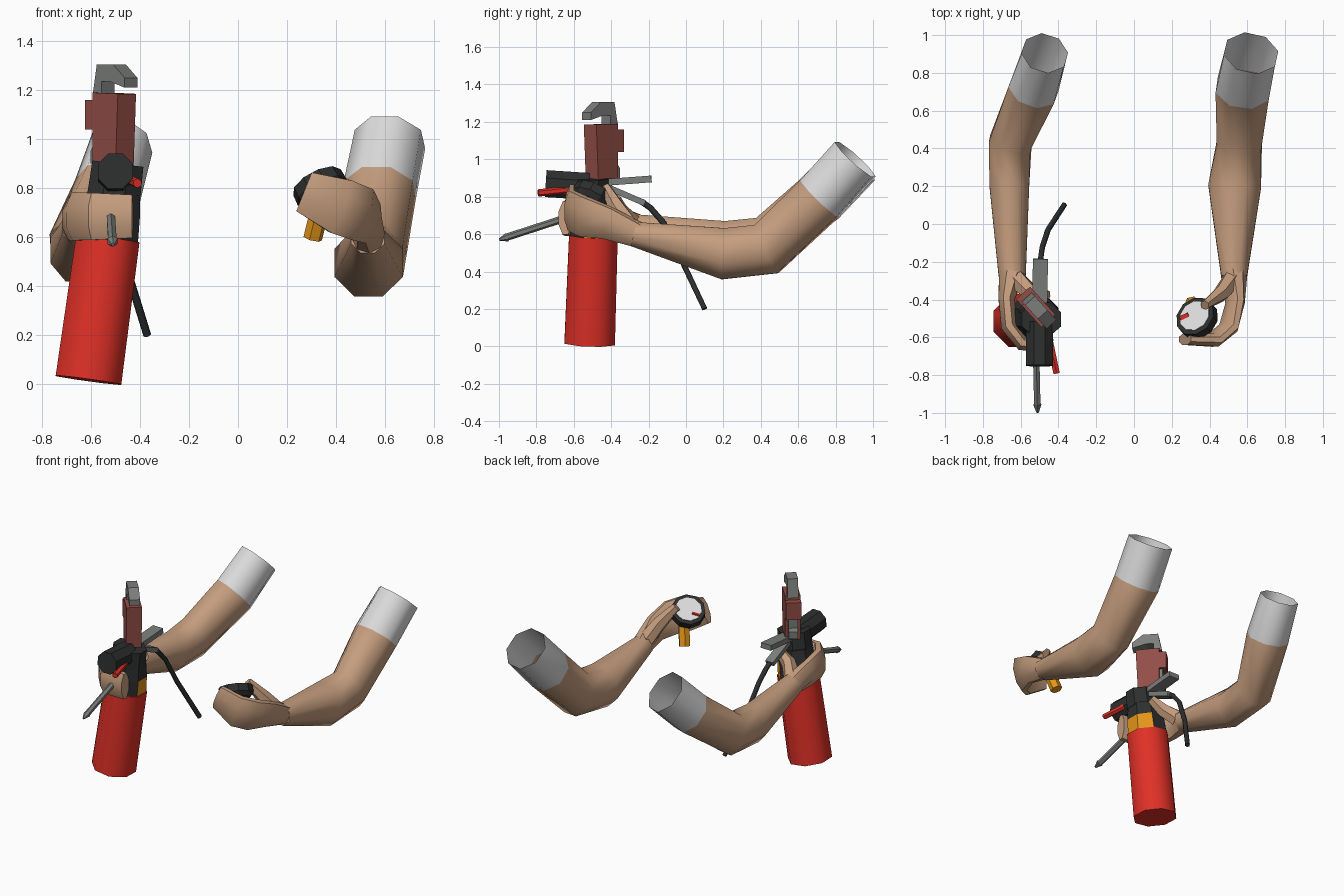
import bpy, bmesh, math
from mathutils import Vector as V

if "Cube" in bpy.data.objects:
    bpy.data.objects.remove(bpy.data.objects["Cube"])


def mat(name, r, g, b):
    m = bpy.data.materials.new(name)
    m.diffuse_color = (r, g, b, 1)
    m.use_nodes = True
    m.node_tree.nodes["Principled BSDF"].inputs["Base Color"].default_value = m.diffuse_color
    return m


SKIN = mat("skin", 0.56, 0.34, 0.21)
SLEEVE = mat("light_grey", 0.72, 0.72, 0.72)
RED = mat("red", 0.74, 0.03, 0.02)
BLACK = mat("black", 0.027, 0.028, 0.028)
ORANGE = mat("orange", 0.76, 0.30, 0.01)
MAROON = mat("dull_maroon", 0.29, 0.075, 0.062)
STEEL = mat("steel_grey", 0.20, 0.21, 0.20)


def finish(bm, name, mats, smooth=0):
    bmesh.ops.recalc_face_normals(bm, faces=bm.faces)
    me = bpy.data.meshes.new(name)
    bm.to_mesh(me)
    bm.free()
    for m in mats:
        me.materials.append(m)
    ob = bpy.data.objects.new(name, me)
    bpy.context.collection.objects.link(ob)
    if smooth:
        bpy.ops.object.select_all(action='DESELECT')
        ob.select_set(True)
        bpy.context.view_layer.objects.active = ob
        bpy.ops.object.shade_smooth_by_angle(angle=math.radians(smooth))
    return ob


def loft(name, rings, mats, sides=8, up=(0, 0, 1), open_start=False,
         rule=None, smooth=0):
    """Tube through rings (x, y, z, half width, half height)."""
    bm = bmesh.new()
    cs = [V(r[:3]) for r in rings]
    loops = []
    k = 1 / math.cos(math.pi / sides)
    for i, r in enumerate(rings):
        t = V()
        if i > 0:
            t += (cs[i] - cs[i - 1]).normalized()
        if i < len(cs) - 1:
            t += (cs[i + 1] - cs[i]).normalized()
        side = t.cross(V(up)).normalized()
        top = side.cross(t).normalized()
        loop = []
        for j in range(sides):
            a = 2 * math.pi * (j + 0.5) / sides
            loop.append(bm.verts.new(cs[i] + side * r[3] * k * math.cos(a)
                                     + top * r[4] * k * math.sin(a)))
        loops.append(loop)
    for i in range(len(loops) - 1):
        for j in range(sides):
            n = (j + 1) % sides
            f = bm.faces.new((loops[i][j], loops[i][n],
                              loops[i + 1][n], loops[i + 1][j]))
            if rule:
                f.normal_update()
                f.material_index = rule(i, f.calc_center_median() - (cs[i] + cs[i + 1]) / 2)
    if not open_start:
        bm.faces.new(loops[0])
    end = bm.faces.new(loops[-1])
    if rule:
        end.material_index = rule(len(loops) - 2, V())
    return finish(bm, name, mats, smooth)


def rod(name, a, b, r, m, sides=8, r2=None, up=(0, 0, 1)):
    r2 = r if r2 is None else r2
    return loft(name, [(*a, r, r), (*b, r2, r2)], [m], sides, up)


def bar(name, a, b, w, h, m):
    return loft(name, [(*a, w, h), (*b, w, h)], [m], 4).name and None


def box_bar(name, a, b, w, h, m):
    """Rectangular bar between two points, half sizes w and h."""
    a, b = V(a), V(b)
    t = (b - a).normalized()
    s = t.cross(V((0, 0, 1))).normalized()
    u = s.cross(t)
    bm = bmesh.new()
    ends = [[bm.verts.new(p + s * w * i + u * h * j)
             for i, j in ((1, 1), (-1, 1), (-1, -1), (1, -1))] for p in (a, b)]
    for e in ends:
        bm.faces.new(e)
    for i in range(4):
        n = (i + 1) % 4
        bm.faces.new((ends[0][i], ends[0][n], ends[1][n], ends[1][i]))
    return finish(bm, name, [m])


# wrench plates: profile in (u, z), extruded across the diagonal
WC, WU, WN = V((-0.51, -0.45, 0)), V((0.67, -0.74, 0)), V((0.74, 0.67, 0))


def plate(name, pts, thick, m):
    bm = bmesh.new()
    f = bm.faces.new([bm.verts.new(WC + WU * u + V((0, 0, z)) - WN * thick / 2)
                      for u, z in pts])
    g = bmesh.ops.extrude_face_region(bm, geom=[f])
    bmesh.ops.translate(bm, vec=WN * thick,
                        verts=[v for v in g["geom"] if isinstance(v, bmesh.types.BMVert)])
    return finish(bm, name, [m])


# arms, from open sleeve end to finger tips
def sleeve_rule(i, d):
    return 1 if i == 0 else 0


loft("right_arm", [
    (0.62, 0.905, 1.00, 0.138, 0.136), (0.578, 0.715, 0.79, 0.142, 0.138),
    (0.558, 0.43, 0.52, 0.118, 0.142), (0.533, 0.20, 0.495, 0.14, 0.137),
    (0.53, -0.28, 0.60, 0.068, 0.066)],
    [SKIN, SLEEVE], open_start=True, rule=sleeve_rule, smooth=50)
loft("left_arm", [
    (-0.472, 0.905, 0.985, 0.116, 0.136), (-0.532, 0.715, 0.79, 0.128, 0.138),
    (-0.655, 0.43, 0.56, 0.112, 0.135), (-0.66, 0.20, 0.545, 0.105, 0.125),
    (-0.645, -0.27, 0.64, 0.072, 0.066)],
    [SKIN, SLEEVE], open_start=True, rule=sleeve_rule, smooth=50)

# hands: palm and curled fingers, then thumb
loft("right_hand", [
    (0.53, -0.26, 0.598, 0.066, 0.064), (0.535, -0.42, 0.66, 0.042, 0.088),
    (0.50, -0.55, 0.695, 0.04, 0.112), (0.42, -0.615, 0.725, 0.036, 0.115),
    (0.27, -0.61, 0.785, 0.03, 0.085)],
    [SKIN], up=(0.3, 0, 0.95), smooth=40)
loft("right_thumb", [
    (0.525, -0.29, 0.62, 0.05, 0.05), (0.46, -0.37, 0.74, 0.038, 0.042),
    (0.375, -0.43, 0.85, 0.022, 0.026)], [SKIN], 6, smooth=40)
loft("left_hand", [
    (-0.645, -0.25, 0.637, 0.07, 0.064), (-0.675, -0.40, 0.675, 0.042, 0.088),
    (-0.66, -0.54, 0.685, 0.045, 0.098), (-0.59, -0.63, 0.685, 0.042, 0.096),
    (-0.43, -0.645, 0.685, 0.036, 0.088)], [SKIN], smooth=40)
loft("left_thumb", [
    (-0.63, -0.29, 0.66, 0.05, 0.05), (-0.55, -0.36, 0.73, 0.04, 0.042),
    (-0.46, -0.38, 0.79, 0.026, 0.028)], [SKIN], 6, smooth=40)

# extinguisher tank, collar with orange faces, valve head
loft("tank", [(-0.61, -0.515, 0.017, 0.135, 0.135), (-0.531, -0.495, 0.595, 0.13, 0.13)],
     [RED], up=(0, 1, 0), smooth=50)
loft("collar", [(-0.533, -0.495, 0.58, 0.125, 0.125), (-0.517, -0.495, 0.70, 0.118, 0.118),
                (-0.505, -0.495, 0.79, 0.105, 0.105)], [BLACK, ORANGE], up=(0, 1, 0),
     rule=lambda i, d: 1 if i == 0 and d.x > 0.05 and d.y > -0.05 else 0)
loft("valve_head", [(-0.505, -0.505, 0.78, 0.108, 0.095), (-0.49, -0.505, 0.90, 0.105, 0.09)],
     [BLACK], up=(0, 1, 0))
rod("nozzle_cap", (-0.50, -0.52, 0.855), (-0.50, -0.75, 0.87), 0.072, BLACK)
rod("safety_pin", (-0.45, -0.60, 0.84), (-0.41, -0.79, 0.82), 0.017, RED, 6)

# squeeze levers and hose
box_bar("upper_lever", (-0.50, -0.45, 0.875), (-0.495, -0.185, 0.895), 0.04, 0.018, STEEL)
box_bar("lower_lever", (-0.50, -0.44, 0.86), (-0.50, -0.22, 0.765), 0.03, 0.016, STEEL)
loft("hose", [(*p, 0.014, 0.014) for p in (
    (-0.50, -0.24, 0.775), (-0.495, -0.19, 0.74), (-0.485, -0.12, 0.66),
    (-0.455, -0.03, 0.475), (-0.37, 0.10, 0.20))], [BLACK], 6, smooth=65)

# spike poking out between the fingers
rod("spike_shaft", (-0.52, -0.60, 0.70), (-0.512, -0.96, 0.583), 0.017, STEEL, 6)
rod("spike_tip", (-0.512, -0.955, 0.584), (-0.51, -0.998, 0.57), 0.021, STEEL, 6, 0.006)

# adjustable wrench
plate("wrench_body", [(-0.07, 0.88), (0.07, 0.88), (0.085, 1.185), (-0.07, 1.19),
                      (-0.07, 1.16), (-0.115, 1.16), (-0.115, 1.04), (-0.07, 1.04)],
      0.10, MAROON)
plate("wrench_jaw", [(-0.085, 1.18), (-0.03, 1.18), (-0.03, 1.235), (0.02, 1.235),
                     (0.11, 1.21), (0.11, 1.25), (0.04, 1.305), (-0.06, 1.305)],
      0.07, STEEL)
plate("wrench_slide", [(-0.105, 0.90), (-0.06, 0.90), (-0.06, 1.05), (-0.09, 1.05),
                       (-0.09, 0.97), (-0.105, 0.95)], 0.06, STEEL)

# round meter held in the right hand
N = V((-0.42, 0.42, 0.80)).normalized()
C = V((0.335, -0.50, 0.80))
loft("meter_case", [(*(C - N * 0.05), 0.085, 0.085), (*(C - N * 0.02), 0.108, 0.108),
                    (*(C + N * 0.03), 0.105, 0.105)], [BLACK], 10)
rod("meter_dial", C + N * 0.028, C + N * 0.035, 0.082, SLEEVE, 10)
S = N.cross(V((0, 0, 1))).normalized()
D = N.cross(S).normalized()
P = C + N * 0.037
box_bar("meter_needle", P + D * 0.03 - S * 0.02, P + D * 0.05 - S * 0.065, 0.014, 0.004, RED)
rod("meter_stem", (0.34, -0.46, 0.74), (0.305, -0.42, 0.595), 0.034, ORANGE, 6)
